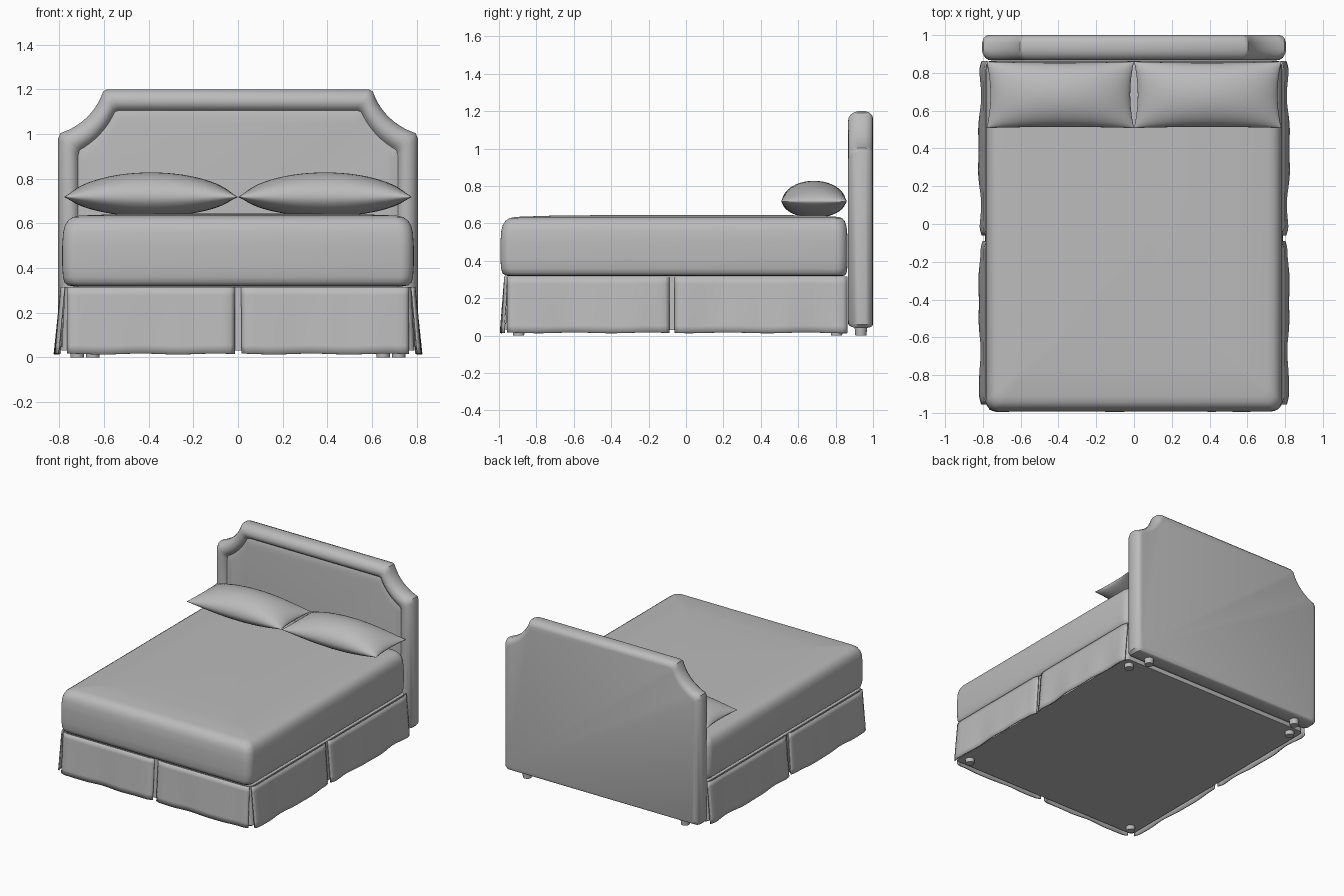
import bpy, bmesh, math
from mathutils import Vector

if "Cube" in bpy.data.objects:
    bpy.data.objects.remove(bpy.data.objects["Cube"], do_unlink=True)

grey = bpy.data.materials.new("plain grey")
grey.use_nodes = True
grey.diffuse_color = (0.5, 0.5, 0.5, 1)
grey.node_tree.nodes["Principled BSDF"].inputs["Base Color"].default_value = (0.5, 0.5, 0.5, 1)


def finish(bm, name, angle=40):
    bmesh.ops.remove_doubles(bm, verts=bm.verts, dist=0.0001)
    bmesh.ops.recalc_face_normals(bm, faces=bm.faces)
    mesh = bpy.data.meshes.new(name)
    bm.to_mesh(mesh)
    bm.free()
    mesh.materials.append(grey)
    obj = bpy.data.objects.new(name, mesh)
    bpy.context.collection.objects.link(obj)
    bpy.ops.object.select_all(action='DESELECT')
    obj.select_set(True)
    bpy.context.view_layer.objects.active = obj
    bpy.ops.object.shade_smooth_by_angle(angle=math.radians(angle))
    return obj


def loft(name, loops):
    """Skin closed loops of equal length and cap both ends."""
    bm = bmesh.new()
    rings = [[bm.verts.new(p) for p in loop] for loop in loops]
    for a, b in zip(rings, rings[1:]):
        for i in range(len(a)):
            j = (i + 1) % len(a)
            bm.faces.new((a[i], a[j], b[j], b[i]))
    bm.faces.new(rings[0])
    bm.faces.new(rings[-1])
    return finish(bm, name)


def rounded_rect(hx, y0, y1, r, z):
    pts = []
    corners = [(hx - r, y1 - r), (r - hx, y1 - r), (r - hx, y0 + r), (hx - r, y0 + r)]
    for k, (cx, cy) in enumerate(corners):
        for s in range(7):
            a = math.pi / 2 * (k + s / 6)
            pts.append((cx + r * math.cos(a), cy + r * math.sin(a), z))
    return pts


# Headboard: scooped-shoulder outline, rolled border, sunken panel
def headboard_loop(d, y):
    side, low = Vector((0.805 - 0.95 * d, 1.0 - 0.8 * d)), 0.04 + 0.5 * d
    top = Vector((0.6 - 0.55 * d, 1.2 - d))
    ctrl = Vector((0.65 - 0.5 * d, 1.05 - 0.7 * d))
    half = [Vector((side.x - 0.02, low)), Vector((side.x, low + 0.02)), side - Vector((0, 0.02))]
    for i in range(11):
        t = (i + 0.3) / 10.6
        half.append(side * (1 - t) ** 2 + ctrl * 2 * t * (1 - t) + top * t * t)
    half.append(top - Vector((0.015, 0)))
    return [(p.x, y, p.y) for p in half] + [(-p.x, y, p.y) for p in reversed(half)]


rim = [(0.04, 1.0), (0.022, 0.996), (0.008, 0.982), (0, 0.96), (0, 0.92), (0.006, 0.898),
       (0.018, 0.88), (0.036, 0.869), (0.055, 0.866), (0.072, 0.871), (0.085, 0.882),
       (0.094, 0.895), (0.1, 0.893), (0.13, 0.888)]
loft("headboard", [headboard_loop(d, y) for d, y in rim])

# Base with inner pleat lining
loft("bed_base", [rounded_rect(hx, y0, 0.863, 0.03, z) for hx, y0, z in
                  ((0.79, -0.965, 0.03), (0.775, -0.955, 0.315))])

# Mattress: soft edges, slightly crowned top
rounds = [(0.05, 0.318), (0.025, 0.322), (0.01, 0.335), (0.003, 0.36), (0, 0.41), (0, 0.5),
          (0.004, 0.56), (0.012, 0.59), (0.026, 0.613), (0.048, 0.628), (0.08, 0.635),
          (0.25, 0.641), (0.5, 0.644)]
loft("mattress", [rounded_rect(0.787 - d, -0.992 + d, 0.864 - d * 0.6, max(0.06 - d * 0.3, 0.02), z)
                  for d, z in rounds])


# Skirt panels: flared cloth with gentle waves and ends tucked inwards
def skirt_panel(name, start, end, out, flare, wave, phase):
    a, b, n = Vector(start), Vector(end), Vector(out)
    cols, rows = 40, 8
    bm = bmesh.new()
    grid = []
    for i in range(cols + 1):
        t = i / cols
        tuck = 0.012 * (max(0, 1 - t * 25) + max(0, 1 - (1 - t) * 25))
        line = []
        for j in range(rows + 1):
            f = j / rows
            ripple = wave * f * (math.sin(t * 9 + phase) + 0.5 * math.sin(t * 21 + phase * 2))
            p = a.lerp(b, t) + n * (flare * f + ripple - tuck)
            drop = 0.315 - 0.3 * f + 0.002 * f * math.sin(t * 14 + phase)
            line.append(bm.verts.new((p.x, p.y, drop)))
        grid.append(line)
    for c, d in zip(grid, grid[1:]):
        for j in range(rows):
            bm.faces.new((c[j], d[j], d[j + 1], c[j + 1]))
    panel = finish(bm, name)
    solid = panel.modifiers.new("cloth", 'SOLIDIFY')
    solid.thickness = 0.008
    solid.offset = 0


for s, side in ((1, "left"), (-1, "right")):
    skirt_panel(f"front_skirt_{side}", (s * 0.016, -0.968, 0), (s * 0.765, -0.968, 0),
                (0, -1, 0), 0.02, 0.003, 1 + s)
    skirt_panel(f"side_skirt_front_{side}", (s * 0.79, -0.955, 0), (s * 0.79, -0.09, 0),
                (s, 0, 0), 0.025, 0.005, 2)
    skirt_panel(f"side_skirt_back_{side}", (s * 0.79, -0.06, 0), (s * 0.79, 0.862, 0),
                (s, 0, 0), 0.025, 0.007, 3.5)


# Pillows: bulging cushions pinched to pointed corners
def pillow(name, cx):
    bm = bmesh.new()
    nu, nv = 32, 20
    for sign, height in ((1, 0.11), (-1, 0.08)):
        grid = []
        for i in range(nu + 1):
            u = -math.cos(math.pi * i / nu)
            line = []
            for j in range(nv + 1):
                v = -math.cos(math.pi * j / nv)
                bulge = max(0, 1 - u * u) ** 0.62 * max(0, 1 - v * v) ** 0.5
                bulge = min(1, bulge * 1.1) if sign < 0 else bulge
                x = cx + u * (0.39 - 0.02 * (1 - v * v))
                y = 0.684 + v * (0.176 - 0.006 * (1 - u * u))
                line.append(bm.verts.new((x, y, 0.718 + sign * height * bulge)))
            grid.append(line)
        for c, d in zip(grid, grid[1:]):
            for j in range(nv):
                bm.faces.new((c[j], d[j], d[j + 1], c[j + 1]))
    finish(bm, name, 60)


pillow("pillow_left", 0.39)
pillow("pillow_right", -0.39)


# Feet
def foot(name, x, y, r):
    bm = bmesh.new()
    bmesh.ops.create_cone(bm, cap_ends=True, segments=20, radius1=r * 0.85, radius2=r, depth=0.06)
    bmesh.ops.translate(bm, verts=bm.verts, vec=(x, y, 0.03))
    finish(bm, name)


for s, side in ((1, "left"), (-1, "right")):
    foot(f"headboard_foot_{side}", s * 0.65, 0.935, 0.035)
    foot(f"front_foot_{side}", s * 0.72, -0.895, 0.035)
    foot(f"back_foot_{side}", s * 0.72, 0.805, 0.035)
